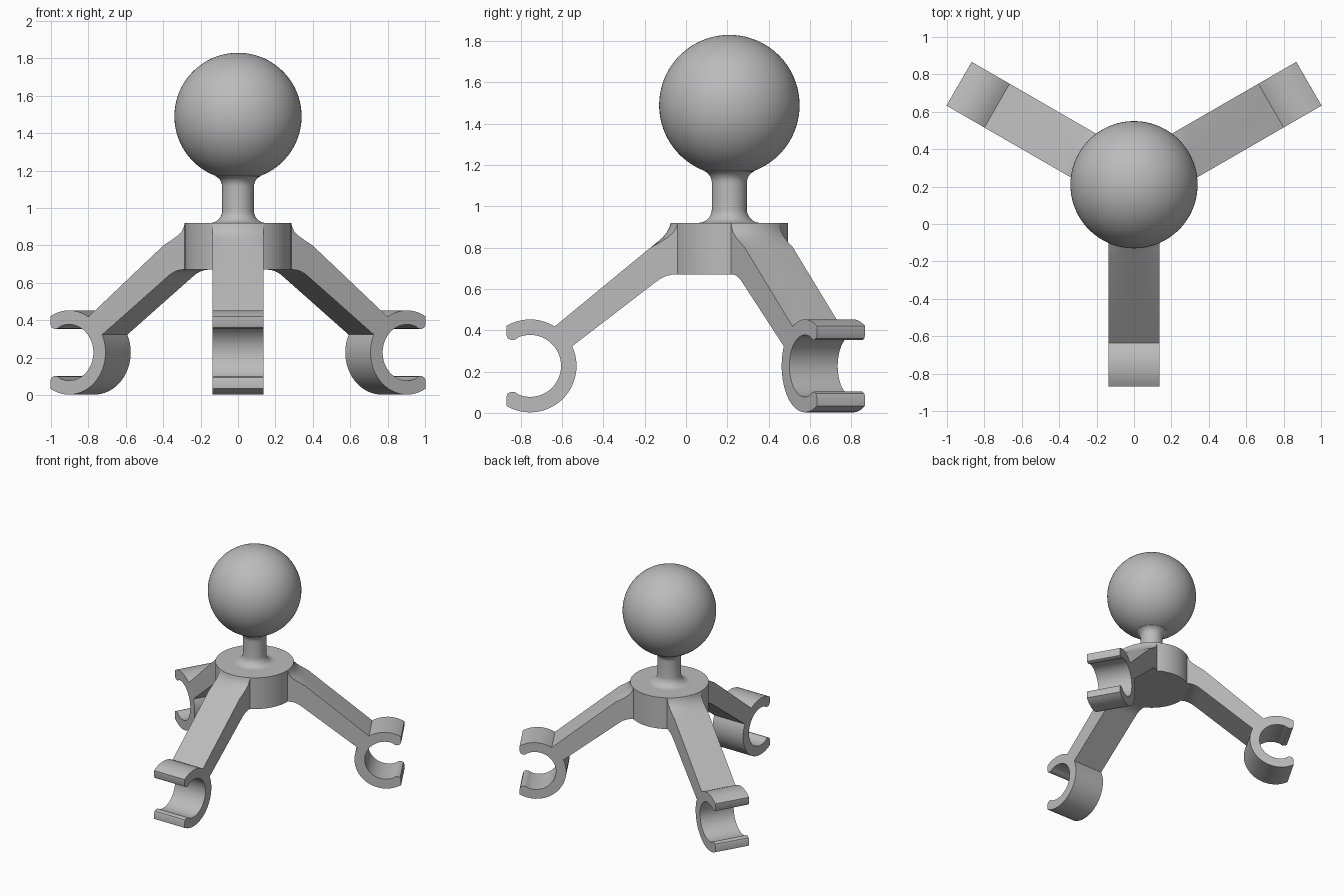
import bpy, bmesh, math
from mathutils import Matrix

if "Cube" in bpy.data.objects:
    bpy.data.objects.remove(bpy.data.objects["Cube"])

CY = 0.21          # hub axis position in y
HUB_R = 0.285
HALF_W = 0.135     # half the leg width

grey = bpy.data.materials.new("plain grey")
grey.diffuse_color = (0.5, 0.5, 0.5, 1)
grey.use_nodes = True
grey.node_tree.nodes["Principled BSDF"].inputs["Base Color"].default_value = grey.diffuse_color


def finish(name, bm, angle=35):
    bmesh.ops.recalc_face_normals(bm, faces=bm.faces)
    me = bpy.data.meshes.new(name)
    bm.to_mesh(me)
    bm.free()
    me.materials.append(grey)
    ob = bpy.data.objects.new(name, me)
    bpy.context.collection.objects.link(ob)
    bpy.ops.object.select_all(action='DESELECT')
    ob.select_set(True)
    bpy.context.view_layer.objects.active = ob
    bpy.ops.object.shade_smooth_by_angle(angle=math.radians(angle))
    return ob


def arc(cx, cz, r, a0, a1, n):
    return [(cx + r * math.cos(math.radians(a0 + (a1 - a0) * i / n)),
             cz + r * math.sin(math.radians(a0 + (a1 - a0) * i / n)))
            for i in range(n + 1)]


def lathe(name, profile, steps=96):
    """Revolve an (r, z) profile about the hub axis."""
    bm = bmesh.new()
    vs = [bm.verts.new((r, 0, z)) for r, z in profile]
    es = [bm.edges.new(p) for p in zip(vs, vs[1:])]
    bmesh.ops.spin(bm, geom=vs + es, cent=(0, 0, 0), axis=(0, 0, 1),
                   angle=math.tau, steps=steps, use_duplicate=False)
    bmesh.ops.remove_doubles(bm, verts=bm.verts, dist=1e-5)
    bmesh.ops.translate(bm, verts=bm.verts, vec=(0, CY, 0))
    return finish(name, bm)


# Hub disc
lathe("hub", [(0, 0.67), (HUB_R, 0.67), (HUB_R, 0.92), (0, 0.92)])

# Ball with a filleted neck
neck = [(0, 0.915), (0.15, 0.915)] + arc(0.15, 0.985, 0.065, 270, 180, 8)
neck += arc(0.145, 1.115, 0.06, 180, 115, 8)
ball = arc(0, 1.49, 0.34, -69.5, 90, 48)
ball[-1] = (0, 1.83)
lathe("ball_and_neck", neck + ball)

# Leg outline: (radius, height, how far the point follows the round hub)
CR, CZ = 0.965, 0.2275
lip = [(0.115, 0.15), (0.108, 0.133), (0.09, 0.125), (0.07, 0.128)]
top = [(0.15, 0.85, 0), (0.285, 0.92, 1), (0.29, 0.9, 1), (0.302, 0.875, 0.95),
       (0.322, 0.85, 0.7), (0.35, 0.826, 0.4), (0.38, 0.802, 0)]
clip = arc(CR, CZ, 0.225, 122, 59.3, 10)
clip += [(CR + x, CZ + z) for x, z in lip]
clip += arc(CR, CZ, 0.15, 68, 292, 36)
clip += [(CR + x, CZ - z) for x, z in reversed(lip)]
clip += arc(CR, CZ, 0.225, -59.3, -205, 24)
under = [(0.365, 0.627), (0.335, 0.649), (0.305, 0.663), (0.28, 0.669),
         (0.25, 0.671), (0.15, 0.68)]
outline = top + [(r, z, 0) for r, z in clip + under]


def leg(name, degrees, slices=10):
    bm = bmesh.new()
    rows = []
    for i in range(slices + 1):
        s = HALF_W * (2 * i / slices - 1)
        shift = math.sqrt(HUB_R ** 2 - s ** 2) - HUB_R
        rows.append([bm.verts.new((r + w * shift, s, z)) for r, z, w in outline])
    n = len(outline)
    for a, b in zip(rows, rows[1:]):
        for j in range(n):
            k = (j + 1) % n
            bm.faces.new((a[j], a[k], b[k], b[j]))
    bm.faces.new(rows[0])
    bm.faces.new(list(reversed(rows[-1])))
    bm.transform(Matrix.Translation((0, CY, 0)) @
                 Matrix.Rotation(math.radians(degrees), 4, 'Z'))
    return finish(name, bm)


# Three legs, each ending in an open clip
for name, degrees in (("front_leg", -90), ("right_leg", 30), ("left_leg", 150)):
    leg(name, degrees)
